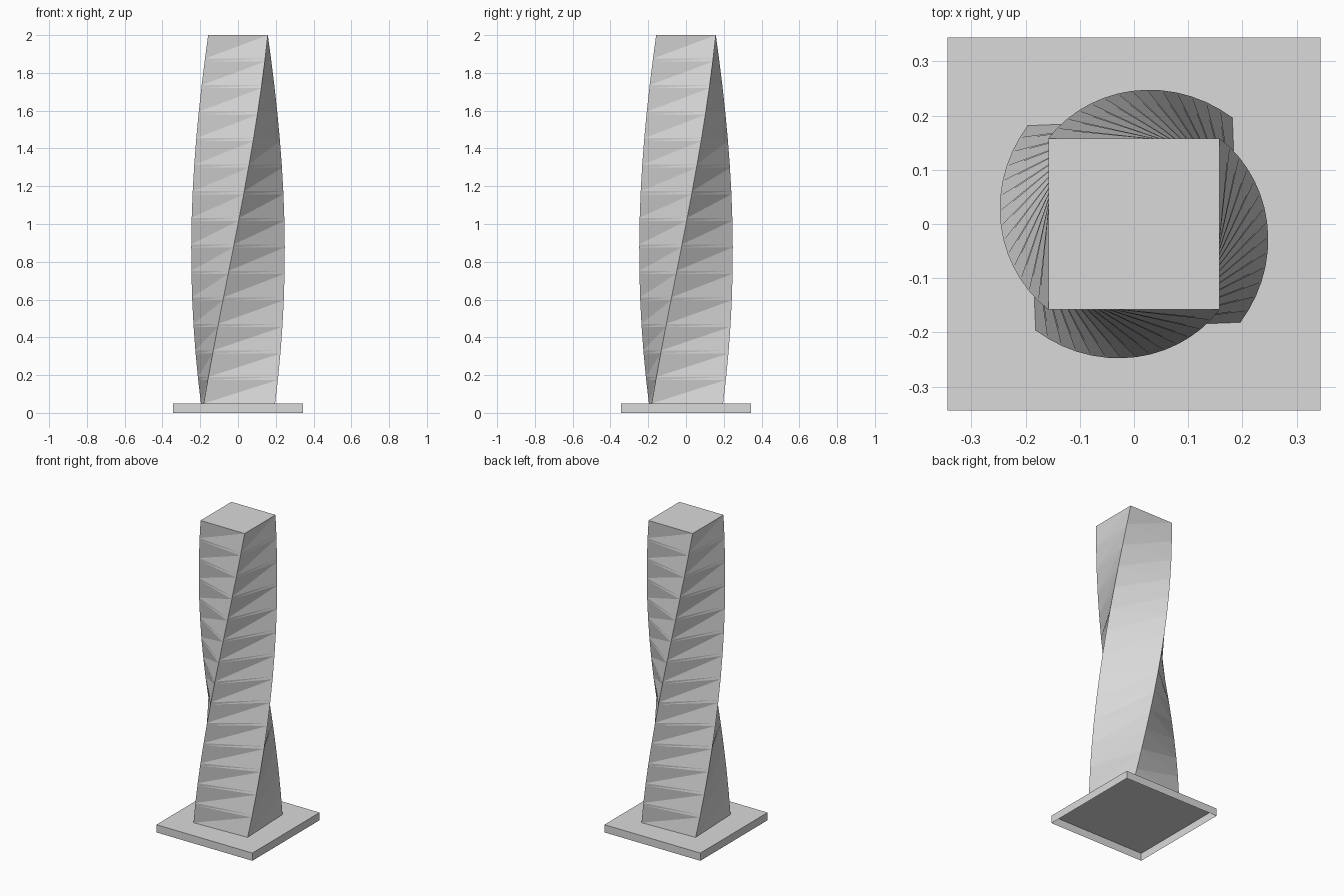
import bpy, bmesh, math
from mathutils import Matrix, Vector

cube = bpy.data.objects.get("Cube")
if cube:
    bpy.data.objects.remove(cube, do_unlink=True)

# One plain grey for the whole model
grey = bpy.data.materials.new("light_grey")
grey.use_nodes = True
colour = (0.7, 0.7, 0.7, 1)
grey.diffuse_color = colour
grey.node_tree.nodes["Principled BSDF"].inputs["Base Color"].default_value = colour


def add_object(name, bm):
    mesh = bpy.data.meshes.new(name)
    bm.to_mesh(mesh)
    bm.free()
    mesh.materials.append(grey)
    obj = bpy.data.objects.new(name, mesh)
    bpy.context.collection.objects.link(obj)
    return obj


PLATE_HALF, PLATE_TOP, HEIGHT = 0.344, 0.05, 2.0
FOOT_HALF, ROOF_HALF = 0.189, 0.158
STOREYS, BAND = 14, 0.016

# Base plate: shallow square box, open underneath
bm = bmesh.new()
bmesh.ops.create_cube(bm, size=1)
bmesh.ops.transform(bm, verts=bm.verts, matrix=(
    Matrix.Translation((0, 0, PLATE_TOP / 2))
    @ Matrix.Diagonal((2 * PLATE_HALF, 2 * PLATE_HALF, PLATE_TOP, 1))))
underside = [f for f in bm.faces if f.normal.z < -0.5]
bmesh.ops.delete(bm, geom=underside, context='FACES')
add_object("base_plate", bm)

# Tower levels: tall storeys separated by thin bands
rise = HEIGHT - PLATE_TOP
storey = (rise - (STOREYS - 1) * BAND) / STOREYS
levels = [PLATE_TOP]
for i in range(STOREYS):
    levels.append(levels[-1] + storey)
    if i < STOREYS - 1:
        levels.append(levels[-1] + BAND)

# Tower: square rings that shrink and make a quarter turn on the way up
bm = bmesh.new()
rings = []
for z in levels:
    t = (z - PLATE_TOP) / rise
    half = FOOT_HALF + (ROOF_HALF - FOOT_HALF) * t
    turn = Matrix.Rotation(math.pi / 2 * z / HEIGHT, 3, 'Z')
    corners = ((-1, -1), (1, -1), (1, 1), (-1, 1))
    rings.append([bm.verts.new(turn @ Vector((x * half, y * half, z)))
                  for x, y in corners])

# Folded walls: each panel creased from lower left to upper right
for low, high in zip(rings, rings[1:]):
    for i in range(4):
        j = (i + 1) % 4
        bm.faces.new((low[i], low[j], high[j]))
        bm.faces.new((low[i], high[j], high[i]))
bm.faces.new(rings[-1])
add_object("twisted_tower", bm)
